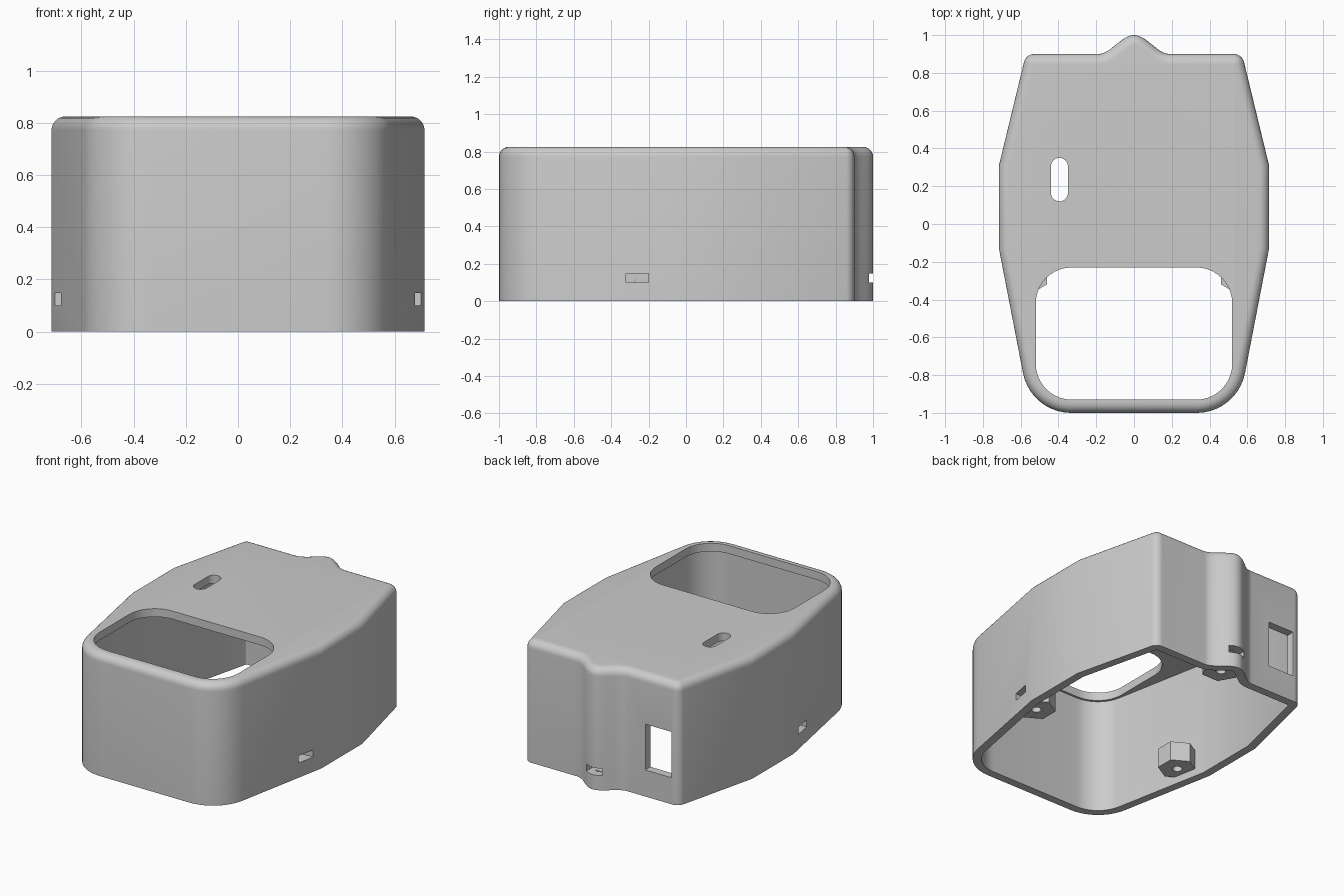
import bpy, bmesh, math
from mathutils import Vector

if "Cube" in bpy.data.objects:
    bpy.data.objects.remove(bpy.data.objects["Cube"], do_unlink=True)

HEIGHT, WALL = 0.825, 0.055

grey = bpy.data.materials.new("plain grey")
grey.use_nodes = True
grey.diffuse_color = (0.6, 0.6, 0.6, 1)
grey.node_tree.nodes["Principled BSDF"].inputs["Base Color"].default_value = (0.6, 0.6, 0.6, 1)


def fillet(corners, steps=10):
    """Round each (point, radius) corner of a closed outline."""
    out, n = [], len(corners)
    for i, (p, r) in enumerate(corners):
        if r <= 0:
            out.append(p)
            continue
        a = (corners[i - 1][0] - p).normalized()
        b = (corners[(i + 1) % n][0] - p).normalized()
        half = a.angle(b) / 2
        centre = p + (a + b).normalized() * (r / math.sin(half))
        start = p + a * (r / math.tan(half)) - centre
        end = p + b * (r / math.tan(half)) - centre
        for k in range(steps + 1):
            out.append(centre + start.slerp(end, k / steps).normalized() * r)
    return out


def inset(corners, t):
    """Move a counter-clockwise outline inward by t."""
    out, n = [], len(corners)
    for i, (p, r) in enumerate(corners):
        a = (p - corners[i - 1][0]).normalized()
        b = (corners[(i + 1) % n][0] - p).normalized()
        na, nb = Vector((-a.y, a.x)), Vector((-b.y, b.x))
        m = (na + nb).normalized()
        out.append((p + m * (t / m.dot(na)), max(r - t, 0.01) if r else 0))
    return out


def prism(name, points, z0, z1, rounding=0):
    bm = bmesh.new()
    base = bm.faces.new([bm.verts.new((p[0], p[1], z0)) for p in points])
    top = bmesh.ops.extrude_face_region(bm, geom=[base])["geom"]
    bmesh.ops.translate(bm, vec=(0, 0, z1 - z0),
                        verts=[g for g in top if isinstance(g, bmesh.types.BMVert)])
    bmesh.ops.recalc_face_normals(bm, faces=bm.faces)
    if rounding:
        rim = [e for e in bm.edges if all(v.co.z > z1 - 1e-4 for v in e.verts)]
        bmesh.ops.bevel(bm, geom=rim, offset=rounding, segments=6,
                        profile=0.5, affect='EDGES')
    mesh = bpy.data.meshes.new(name)
    bm.to_mesh(mesh)
    bm.free()
    mesh.materials.append(grey)
    obj = bpy.data.objects.new(name, mesh)
    bpy.context.collection.objects.link(obj)
    return obj


def rounded_box(x0, x1, y0, y1, r=0):
    pts = [(x0, y0), (x1, y0), (x1, y1), (x0, y1)]
    return fillet([(Vector(p), r) for p in pts])


def circle(x, y, r, sides, turn=0):
    return [(x + r * math.cos(turn + math.tau * k / sides),
             y + r * math.sin(turn + math.tau * k / sides)) for k in range(sides)]


def combine(target, other, operation):
    mod = target.modifiers.new(operation.lower(), 'BOOLEAN')
    mod.operation, mod.object, mod.solver = operation, other, 'EXACT'
    bpy.context.view_layer.objects.active = target
    bpy.ops.object.modifier_apply(modifier=mod.name)
    bpy.data.objects.remove(other, do_unlink=True)


# Outline: tapered sides, rounded front, bell-shaped bulge at the back
side = [((0.547, -1), 0.26), ((0.715, -0.13), 0), ((0.715, 0.31), 0), ((0.572, 0.9), 0.056)]
bulge = []
for k in range(25):
    x = 0.19 * (1 - k / 12)
    bulge.append(((x, 0.9 + 0.1 * math.cos(math.pi * x / 0.38) ** 2), 0))
mirrored = [((-x, y), r) for (x, y), r in reversed(side)]
outline = [(Vector(p), r) for p, r in side + bulge + mirrored]

# Shell
shell = prism("housing_shell", fillet(outline), 0, HEIGHT, 0.053)
combine(shell, prism("cavity", fillet(inset(outline, WALL)), -0.1, HEIGHT - WALL), 'DIFFERENCE')

# Top opening, small top slot and rear window
cuts = [
    ("top_opening", rounded_box(-0.52, 0.52, -0.93, -0.23, 0.19), 0.6, 1),
    ("top_slot", rounded_box(-0.44, -0.35, 0.12, 0.35, 0.0449), 0.6, 1),
    ("rear_window", rounded_box(-0.52, -0.325, 0.75, 1.1), 0.18, 0.49),
]
for cut in cuts:
    combine(shell, prism(*cut), 'DIFFERENCE')

# Hexagonal screw bosses, each with a nut slot through the wall and a screw hole
bosses = [
    (0.565, -0.26, math.pi / 6, rounded_box(0.54, 0.9, -0.32, -0.2)),
    (-0.565, -0.26, math.pi / 6, rounded_box(-0.9, -0.54, -0.32, -0.2)),
    (0, 0.83, 0, rounded_box(-0.06, 0.06, 0.8, 1.2)),
]
for x, y, turn, slot in bosses:
    combine(shell, prism("screw_boss", circle(x, y, 0.12, 6, turn), 0.05, 0.18), 'UNION')
    combine(shell, prism("nut_slot", slot, 0.1, 0.148), 'DIFFERENCE')
    combine(shell, prism("screw_hole", circle(x, y, 0.03, 16), -0.1, 0.12), 'DIFFERENCE')

# Smooth shading with sharp edges kept
bpy.ops.object.select_all(action='DESELECT')
shell.select_set(True)
bpy.context.view_layer.objects.active = shell
bpy.ops.object.shade_smooth_by_angle(angle=math.radians(30))
